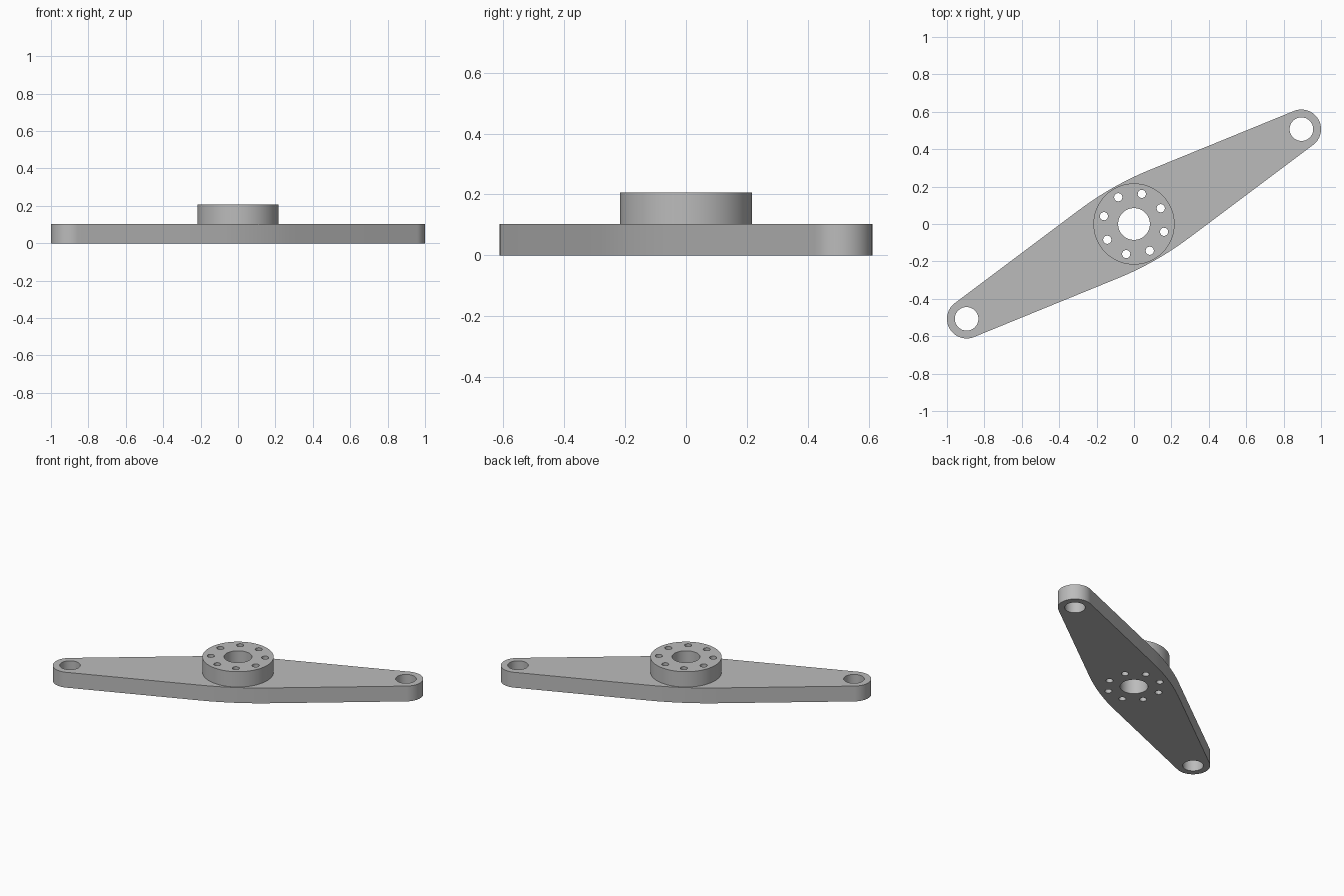
import bpy
from math import pi, radians, sin, cos, asin, atan2, hypot

cube = bpy.data.objects.get("Cube")
if cube:
    bpy.data.objects.remove(cube, do_unlink=True)

# Main dimensions
END_X, END_Y = 0.895, 0.507
END_RADIUS, EYE_RADIUS = 0.105, 0.063
HUB_RADIUS, BORE_RADIUS = 0.217, 0.085
BOLT_CIRCLE, BOLT_RADIUS, BOLT_COUNT = 0.166, 0.022, 8
THICKNESS = 0.103
WAIST = 0.236          # distance of the straight edges from the centre
BLEND_RADIUS = 1.7     # large blend joining the straight edges

reach = hypot(END_X, END_Y)
tilt = atan2(END_Y, END_X)
taper = asin((WAIST - END_RADIUS) / reach)

steel = bpy.data.materials.new("plain grey")
steel.use_nodes = True
grey = (0.5, 0.5, 0.5, 1)
steel.diffuse_color = grey
steel.node_tree.nodes["Principled BSDF"].inputs["Base Color"].default_value = grey


def arc(cx, cy, radius, start, end, steps):
    return [(cx + radius * cos(start + (end - start) * i / steps),
             cy + radius * sin(start + (end - start) * i / steps))
            for i in range(steps + 1)]


def circle(cx, cy, radius, steps=48):
    return arc(cx, cy, radius, 0, 2 * pi, steps)[:-1]


def extruded(name, loops, bottom, top, angle=0):
    """Extrude an outline; every further loop becomes a through hole."""
    curve = bpy.data.curves.new(name, "CURVE")
    curve.dimensions = "2D"
    curve.fill_mode = "BOTH"
    curve.extrude = (top - bottom) / 2
    for loop in loops:
        spline = curve.splines.new("POLY")
        spline.points.add(len(loop) - 1)
        for point, (x, y) in zip(spline.points, loop):
            point.co = (x, y, 0, 1)
        spline.use_cyclic_u = True
    curve.materials.append(steel)
    obj = bpy.data.objects.new(name, curve)
    bpy.context.collection.objects.link(obj)
    obj.location.z = (top + bottom) / 2
    obj.rotation_euler.z = angle
    bpy.ops.object.select_all(action="DESELECT")
    obj.select_set(True)
    bpy.context.view_layer.objects.active = obj
    bpy.ops.object.convert(target="MESH")
    bpy.ops.object.shade_smooth_by_angle(angle=radians(30))


def hub_holes(angle):
    holes = [circle(0, 0, BORE_RADIUS, 64)]
    for i in range(BOLT_COUNT):
        a = radians(30.5) + 2 * pi * i / BOLT_COUNT - angle
        holes.append(circle(BOLT_CIRCLE * cos(a), BOLT_CIRCLE * sin(a), BOLT_RADIUS, 24))
    return holes


# Lever plate: rounded end and shallow blend, repeated by a half turn
edge = pi / 2 - taper
blend_y = (WAIST - BLEND_RADIUS) / cos(taper)
half = arc(reach, 0, END_RADIUS, -edge, edge, 40)
half += arc(0, blend_y, BLEND_RADIUS, edge, pi - edge, 16)
outline = half + [(-x, -y) for x, y in half]
eyes = [circle(side * reach, 0, EYE_RADIUS) for side in (1, -1)]
extruded("lever_plate", [outline] + eyes + hub_holes(tilt), 0, THICKNESS, tilt)

# Raised hub with the same bore and bolt holes
extruded("raised_hub", [circle(0, 0, HUB_RADIUS, 96)] + hub_holes(0), THICKNESS, 2 * THICKNESS)
